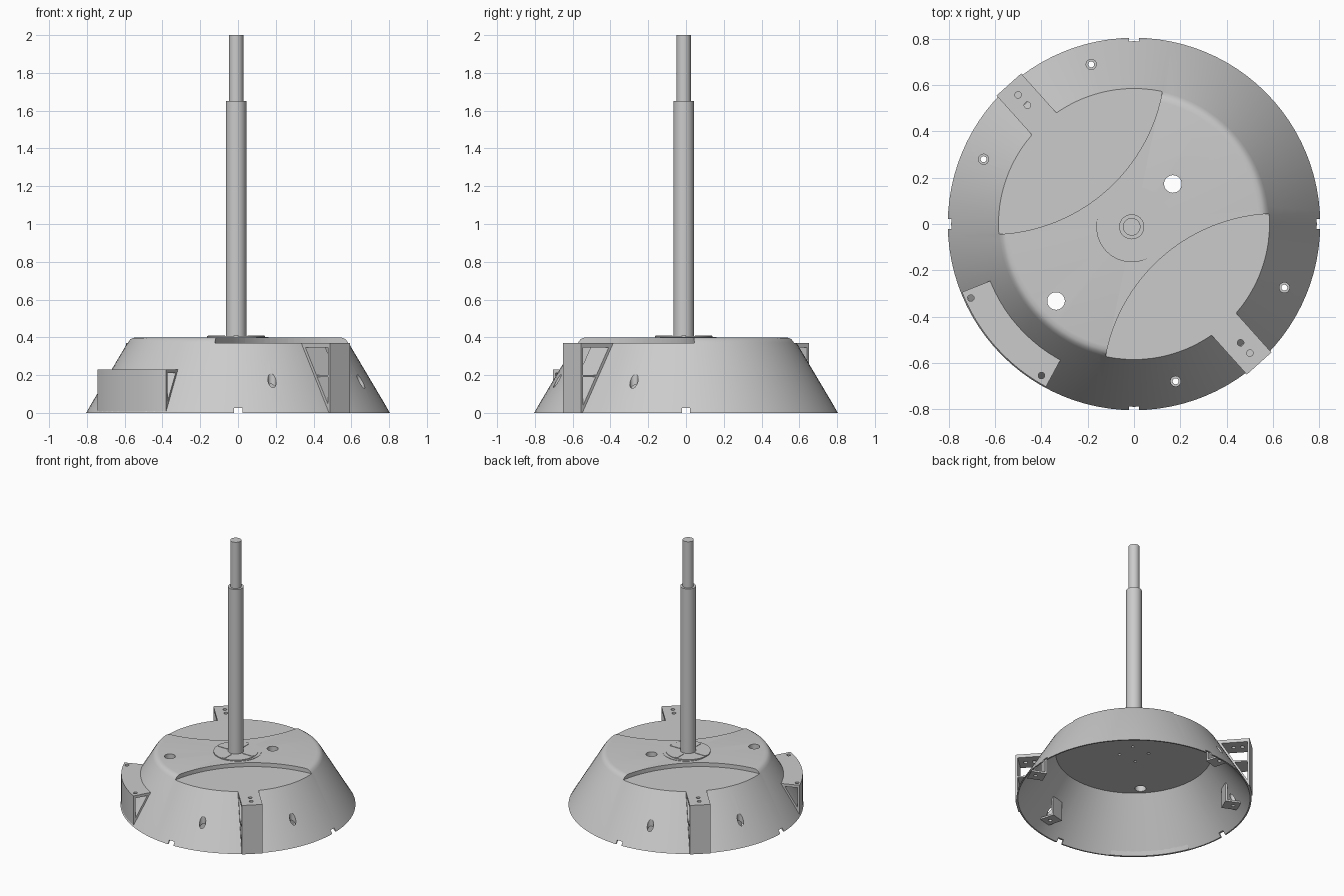
import bpy, bmesh, math
from mathutils import Matrix, Vector

if "Cube" in bpy.data.objects:
    bpy.data.objects.remove(bpy.data.objects["Cube"])

SEG = 96


def finish(bm, name, smooth=True):
    bmesh.ops.recalc_face_normals(bm, faces=bm.faces)
    me = bpy.data.meshes.new(name)
    bm.to_mesh(me)
    bm.free()
    ob = bpy.data.objects.new(name, me)
    bpy.context.collection.objects.link(ob)
    if smooth:
        shade(ob)
    return ob


def select(ob):
    bpy.ops.object.select_all(action='DESELECT')
    ob.select_set(True)
    bpy.context.view_layer.objects.active = ob


def shade(ob):
    select(ob)
    bpy.ops.object.shade_smooth_by_angle(angle=math.radians(30))


def cyl(bm, x, y, z0, z1, r, seg=32):
    bmesh.ops.create_cone(bm, cap_ends=True, segments=seg, radius1=r, radius2=r, depth=z1 - z0,
                          matrix=Matrix.Translation((x, y, (z0 + z1) / 2)))


def box(bm, size, centre, angle=0.0):
    m = (Matrix.Rotation(angle, 4, 'Z') @ Matrix.Translation(centre)
         @ Matrix.Diagonal((*size, 1)))
    bmesh.ops.create_cube(bm, size=1, matrix=m)


def prism(bm, profile, width, angle):
    """Radius/height profile extruded tangentially about a radial direction."""
    m = Matrix.Rotation(angle, 4, 'Z')
    rings = [[bm.verts.new(m @ Vector((r, s * width / 2, z))) for r, z in profile] for s in (-1, 1)]
    bridge(bm, rings)


def bridge(bm, rings, caps=True):
    n = len(rings[0])
    for a, b in zip(rings, rings[1:]):
        for i in range(n):
            j = (i + 1) % n
            quad = list(dict.fromkeys((a[i], a[j], b[j], b[i])))
            if len(quad) > 2:
                bm.faces.new(quad)
    if caps:
        bm.faces.new(rings[0])
        bm.faces.new(rings[-1])


def sweep(bm, profile, a0, a1, steps):
    """Radius/height profile swept through part of a turn."""
    rings = []
    for k in range(steps + 1):
        a = math.radians(a0 + (a1 - a0) * k / steps)
        rings.append([bm.verts.new((r * math.cos(a), r * math.sin(a), z)) for r, z in profile])
    bridge(bm, rings)


def lathe(bm, profile):
    """Full turn; profile points at radius 0 become poles."""
    poles = {i: bm.verts.new((0, 0, z)) for i, (r, z) in enumerate(profile) if r == 0}
    rings = []
    for k in range(SEG):
        a = 2 * math.pi * k / SEG
        rings.append([poles[i] if i in poles else bm.verts.new((r * math.cos(a), r * math.sin(a), z))
                      for i, (r, z) in enumerate(profile)])
    rings.append(rings[0])
    for a, b in zip(rings, rings[1:]):
        for i in range(len(profile) - 1):
            bm.faces.new(list(dict.fromkeys((a[i], a[i + 1], b[i + 1], b[i]))))


def cut(ob, bm):
    cutter = finish(bm, "cutter", False)
    cutter.hide_render = True
    mod = ob.modifiers.new("cut", 'BOOLEAN')
    mod.operation, mod.solver, mod.object = 'DIFFERENCE', 'EXACT', cutter
    select(ob)
    bpy.ops.object.modifier_apply(modifier=mod.name)
    bpy.data.objects.remove(cutter)
    shade(ob)


SCREWS = [(-0.185, 0.69), (-0.65, 0.28), (0.65, -0.275), (0.18, -0.68)]

# Hollow conical base shell with a rounded top edge
bm = bmesh.new()
lathe(bm, [(0, 0.40), (0.54, 0.40), (0.558, 0.397), (0.572, 0.389), (0.584, 0.373),
           (0.805, 0), (0.795, 0), (0.535, 0.35), (0, 0.35)])
base = finish(bm, "base_shell")

# Stepped arc recesses on both sides of the top
bm = bmesh.new()
for s in (-1, 1):
    cyl(bm, 0.62 * s, -0.71 * s, 0.37, 0.5, 0.755, 128)
cut(base, bm)

# Rim notches, cable holes and screw holes
bm = bmesh.new()
for k in range(4):
    box(bm, (0.1, 0.045, 0.05), (0.8, 0, 0), k * math.pi / 2)
    a = (k + 0.5) * math.pi / 2
    cyl(bm, 0.1 * math.cos(a), 0.1 * math.sin(a), 0.3, 0.38, 0.01, 16)
for x, y in ((0.168, 0.173), (-0.337, -0.333)):
    cyl(bm, x, y, 0.3, 0.5, 0.038)
for x, y in SCREWS:
    cyl(bm, x, y, 0.02, 0.3, 0.022, 24)
cut(base, bm)

# L-shaped screw brackets inside the shell
for n, (x, y) in enumerate(SCREWS):
    bm = bmesh.new()
    prism(bm, [(0.64, 0.06), (0.755, 0.06), (0.745, 0.073), (0.652, 0.073), (0.652, 0.2), (0.64, 0.21)],
          0.1, math.atan2(y, x))
    ob = finish(bm, f"screw_bracket_{n + 1}")
    bm = bmesh.new()
    cyl(bm, x, y, 0, 0.15, 0.013, 16)
    cut(ob, bm)

# Two tall side arms: open triangular frames with a middle shelf
for n, deg in enumerate((-48.1, 131.9)):
    a = math.radians(deg)
    bm = bmesh.new()
    prism(bm, [(0.565, 0.37), (0.81, 0.37), (0.81, 0), (0.798, 0), (0.575, 0.355)], 0.143, a)
    arm = finish(bm, f"side_arm_{n + 1}")
    bm = bmesh.new()
    prism(bm, [(0.615, 0.345), (0.795, 0.345), (0.795, 0.042)], 0.3, a)
    cut(arm, bm)
    bm = bmesh.new()
    for r in (0.69, 0.75):
        cyl(bm, r * math.cos(a), r * math.sin(a), 0.32, 0.4, 0.014, 24)
    cut(arm, bm)
    bm = bmesh.new()
    box(bm, (0.115, 0.14, 0.012), (0.742, 0, 0.195), a)
    finish(bm, f"arm_shelf_{n + 1}")

# Curved low mount on the left front
bm = bmesh.new()
sweep(bm, [(0.66, 0.23), (0.80, 0.23), (0.80, 0), (0.79, 0)], 201.6, 241.6, 12)
mount = finish(bm, "curved_mount")
bm = bmesh.new()
sweep(bm, [(0.695, 0.21), (0.785, 0.21), (0.785, 0.06)], 198.27, 244.93, 14)
cut(mount, bm)
bm = bmesh.new()
for x, y in ((-0.705, -0.32), (-0.40, -0.655)):
    cyl(bm, x, y, 0.195, 0.3, 0.014, 24)
cut(mount, bm)

# Flange at the foot of the pole: seat ring, disc and four rounded ribs
CX, CY = -0.01, -0.012
bm = bmesh.new()
cyl(bm, 0, 0, 0.392, 0.403, 0.162, 64)
finish(bm, "flange_seat")
bm = bmesh.new()
cyl(bm, CX, CY, 0.392, 0.407, 0.153, 64)
finish(bm, "flange_disc")
bm = bmesh.new()
for k in range(4):
    a = k * math.pi / 2
    c, s = math.cos(a), math.sin(a)
    box(bm, (0.065 if k % 2 == 0 else 0.025, 0.025 if k % 2 == 0 else 0.065, 0.012),
        (CX + 0.105 * c, CY + 0.105 * s, 0.404))
    for r in (0.0725, 0.1375):
        cyl(bm, CX + r * c, CY + r * s, 0.398, 0.41, 0.0125, 20)
finish(bm, "flange_ribs")

# Two-stage pole
bm = bmesh.new()
cyl(bm, CX, CY, 0.36, 1.65, 0.054, 48)
finish(bm, "pole_lower")
bm = bmesh.new()
cyl(bm, CX, CY, 1.6, 2.0, 0.038, 48)
finish(bm, "pole_upper")
